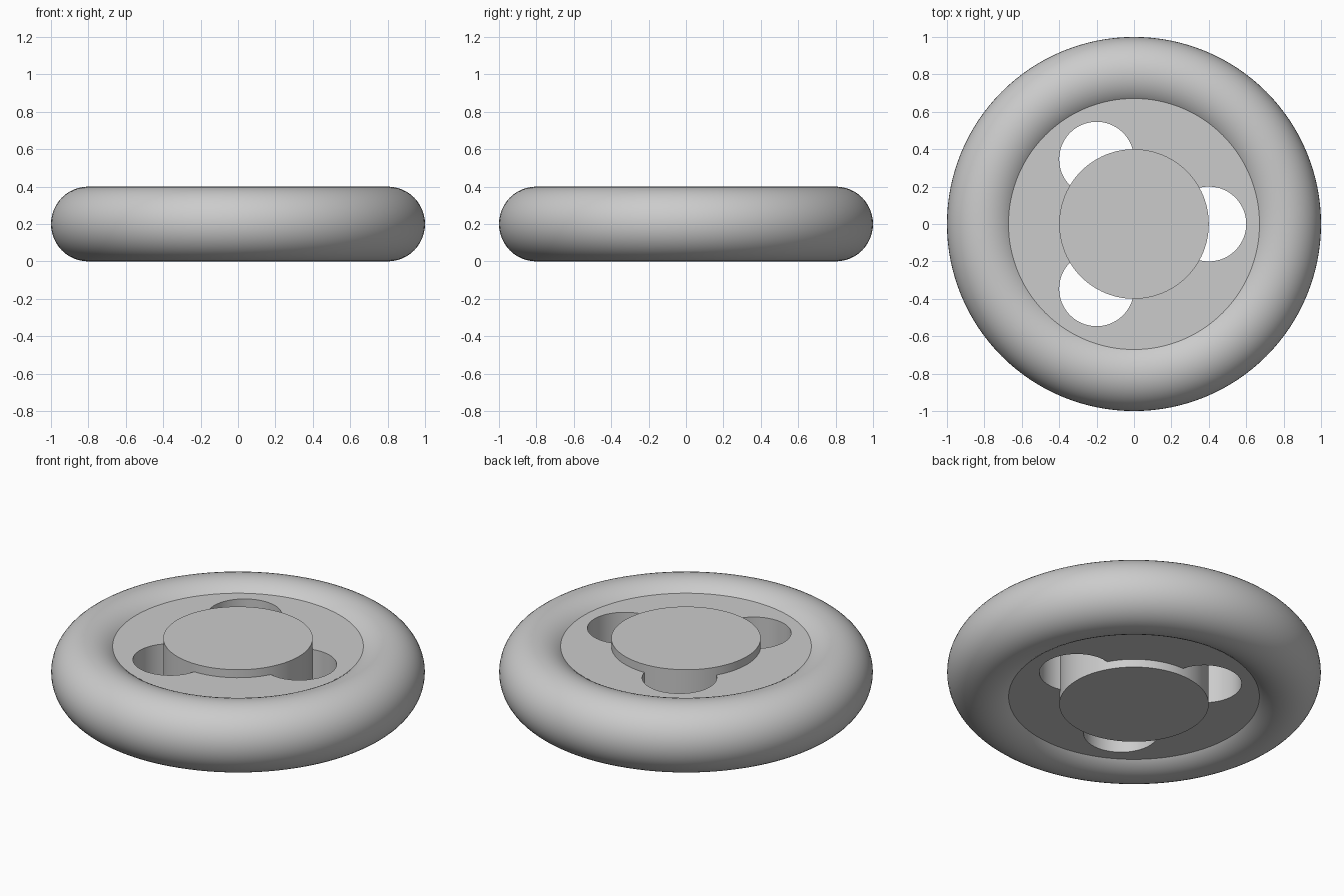
import bpy
from math import cos, sin, tau, radians

default_cube = bpy.data.objects.get("Cube")
if default_cube:
    bpy.data.objects.remove(default_cube, do_unlink=True)

MID = 0.2          # height of the symmetry plane
HOLES = 3

grey = bpy.data.materials.new("light_grey")
grey.use_nodes = True
colour = (0.6, 0.6, 0.6, 1)
grey.diffuse_color = colour
grey.node_tree.nodes["Principled BSDF"].inputs["Base Color"].default_value = colour


def finish(name):
    obj = bpy.context.object
    obj.name = name
    obj.data.materials.append(grey)
    bpy.ops.object.shade_smooth_by_angle(angle=radians(30))
    return obj


def cylinder(name, radius, depth, x=0, y=0, sides=96):
    bpy.ops.mesh.primitive_cylinder_add(
        vertices=sides, radius=radius, depth=depth, location=(x, y, MID))
    return finish(name)


# Rounded outer ring
bpy.ops.mesh.primitive_torus_add(
    major_radius=0.8, minor_radius=0.2, major_segments=128,
    minor_segments=48, location=(0, 0, MID))
finish("outer_ring")

# Inner plate, its rim buried in the ring, pierced by round holes
plate = cylinder("inner_plate", 0.75, 0.305, sides=128)
for i in range(HOLES):
    angle = tau * i / HOLES
    cutter = cylinder("hole_cutter", 0.2, 1, 0.4 * cos(angle), 0.4 * sin(angle))
    cut = plate.modifiers.new("hole", 'BOOLEAN')
    cut.operation = 'DIFFERENCE'
    cut.solver = 'EXACT'
    cut.object = cutter
    bpy.ops.object.select_all(action='DESELECT')
    plate.select_set(True)
    bpy.context.view_layer.objects.active = plate
    bpy.ops.object.modifier_apply(modifier=cut.name)
    bpy.data.objects.remove(cutter, do_unlink=True)
bpy.ops.object.shade_smooth_by_angle(angle=radians(30))

# Solid hub, level with the ring's top and bottom
cylinder("centre_hub", 0.4, 0.4)
